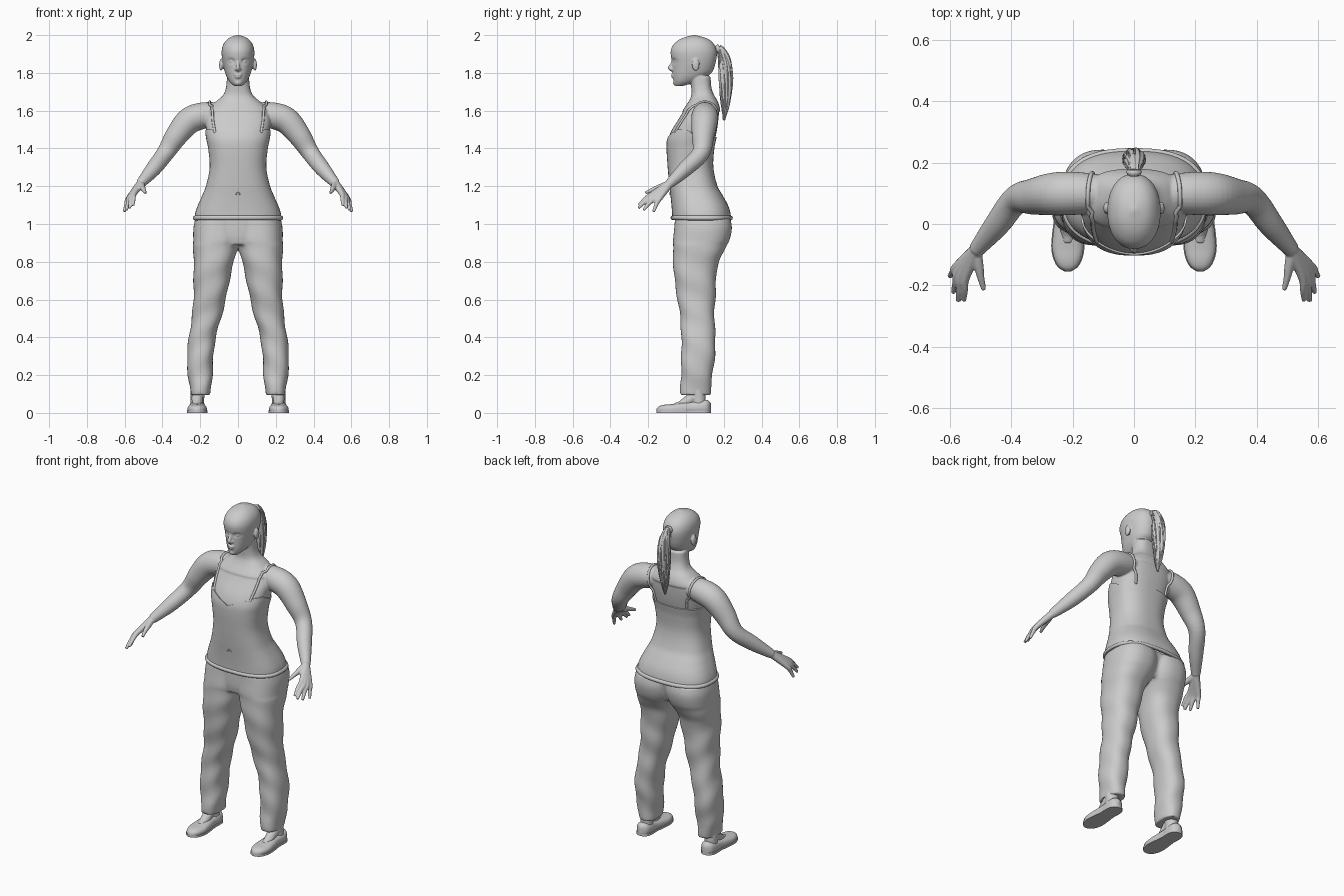
import bpy, bmesh, math, random
from mathutils import Vector, Matrix

random.seed(4)
if "Cube" in bpy.data.objects:
    bpy.data.objects.remove(bpy.data.objects["Cube"])

grey = bpy.data.materials.new("plain_grey")
grey.use_nodes = True
grey.diffuse_color = (0.6, 0.6, 0.6, 1)
grey.node_tree.nodes["Principled BSDF"].inputs["Base Color"].default_value = (0.6, 0.6, 0.6, 1)


# ---- helpers ----
def interp(rows, t):
    """Smooth value of rows keyed by their first column."""
    i = 0
    while i < len(rows) - 2 and t > rows[i + 1][0]:
        i += 1
    a, b = rows[i], rows[i + 1]
    p, q = rows[max(i - 1, 0)], rows[min(i + 2, len(rows) - 1)]
    h = b[0] - a[0]
    s = min(max((t - a[0]) / h, 0), 1)
    out = []
    for c in range(1, len(a)):
        m0 = (b[c] - p[c]) / (b[0] - p[0]) * h
        m1 = (q[c] - a[c]) / (q[0] - a[0]) * h
        d = b[c] - a[c]
        out.append(a[c] + s * (m0 + s * (3 * d - 2 * m0 - m1 + s * (m0 + m1 - 2 * d))))
    return out


def power(v, e):
    return math.copysign(abs(v) ** e, v)


def section(rows, z, a, e=0.85, grow=0.0):
    """Point on a rounded cross-section; rows hold z, x min, x max, y min, y max."""
    x0, x1, y0, y1 = interp(rows, z)
    return Vector(((x0 + x1) / 2 + ((x1 - x0) / 2 + grow) * power(math.cos(a), e),
                   (y0 + y1) / 2 + ((y1 - y0) / 2 + grow) * power(math.sin(a), e), z))


def angles(n):
    return [2 * math.pi * k / n for k in range(n)]


def loft(bm, rings, caps=True, side=1):
    grid = [[bm.verts.new((p[0] * side, p[1], p[2])) for p in ring] for ring in rings]
    n = len(grid[0])
    for lo, hi in zip(grid, grid[1:]):
        for k in range(n):
            bm.faces.new((lo[k], lo[(k + 1) % n], hi[(k + 1) % n], hi[k]))
    if caps:
        bm.faces.new(grid[0][::-1])
        bm.faces.new(grid[-1])


def stack(bm, rows, z0, z1, steps, sides=56, side=1, e=0.85, grow=lambda z, a: 0.0):
    zs = [z0 + (z1 - z0) * i / steps for i in range(steps + 1)]
    loft(bm, [[section(rows, z, a, e, grow(z, a)) for a in angles(sides)] for z in zs], True, side)


def tube(bm, pts, side=1, sides=16, steps=6, ref=(0, 1, 0), rib=0.0):
    """Round tube through points holding x, y, z, radius."""
    rows = [(i,) + tuple(p) for i, p in enumerate(pts)]
    n = (len(pts) - 1) * steps
    path = [interp(rows, i / steps) for i in range(n + 1)]
    rings = []
    for i, (x, y, z, r) in enumerate(path):
        t = Vector(path[min(i + 1, n)][:3]) - Vector(path[max(i - 1, 0)][:3])
        u = t.cross(Vector(ref)).normalized()
        v = t.cross(u).normalized()
        rings.append([Vector((x, y, z)) + r * (1 + rib * math.sin(9 * a + i * 0.3))
                      * (u * math.cos(a) + v * math.sin(a)) for a in angles(sides)])
    loft(bm, rings, True, side)


def ball(bm, loc, size):
    m = Matrix.Translation(loc) @ Matrix.Diagonal((*size, 1))
    bmesh.ops.create_uvsphere(bm, u_segments=20, v_segments=12, radius=1, matrix=m)


def finish(bm, name, voxel=0, smooth=3, thick=0):
    bmesh.ops.recalc_face_normals(bm, faces=bm.faces)
    me = bpy.data.meshes.new(name)
    bm.to_mesh(me)
    bm.free()
    me.materials.append(grey)
    ob = bpy.data.objects.new(name, me)
    bpy.context.collection.objects.link(ob)
    bpy.ops.object.select_all(action='DESELECT')
    bpy.context.view_layer.objects.active = ob
    ob.select_set(True)
    if voxel:
        mod = ob.modifiers.new("merge", 'REMESH')
        mod.mode, mod.voxel_size = 'VOXEL', voxel
        mod = ob.modifiers.new("soften", 'SMOOTH')
        mod.factor, mod.iterations = 0.5, smooth
    if thick:
        mod = ob.modifiers.new("thickness", 'SOLIDIFY')
        mod.thickness, mod.offset = thick, -1
    for mod in list(ob.modifiers):
        bpy.ops.object.modifier_apply(modifier=mod.name)
    bpy.ops.object.shade_smooth_by_angle(angle=math.radians(50))
    return ob


# ---- body profiles ----
def symmetric(rows):
    return [(z, -w, w, f, b) for z, w, f, b in rows]


TORSO = symmetric([
    (1.02, .232, -.072, .24), (1.06, .226, -.074, .235), (1.1, .212, -.077, .222),
    (1.15, .19, -.082, .195), (1.2, .17, -.088, .167), (1.3, .15, -.097, .145),
    (1.4, .158, -.103, .15), (1.45, .168, -.1, .16), (1.5, .175, -.08, .17),
    (1.56, .18, -.042, .178), (1.61, .16, -.012, .18), (1.65, .115, .015, .168),
    (1.68, .08, .028, .15), (1.72, .064, .028, .135), (1.78, .058, .02, .13)])
HEAD = symmetric([
    (1.73, .02, -.055, -.02), (1.75, .042, -.064, .05), (1.775, .058, -.068, .1),
    (1.8, .068, -.07, .135), (1.83, .076, -.071, .15), (1.86, .082, -.074, .158),
    (1.89, .086, -.08, .163), (1.92, .086, -.08, .162), (1.95, .078, -.066, .15),
    (1.975, .06, -.037, .125), (1.99, .038, -.003, .09), (2.0, .006, .04, .05)])
LEG = [
    (.095, .145, .25, -.03, .13), (.15, .14, .258, -.03, .133), (.2, .135, .265, -.026, .14),
    (.3, .13, .27, -.025, .153), (.4, .118, .26, -.025, .156), (.5, .09, .245, -.03, .15),
    (.6, .065, .236, -.045, .155), (.7, .045, .235, -.06, .16), (.8, .022, .235, -.068, .172),
    (.86, .006, .236, -.07, .205), (.92, -.02, .237, -.068, .232),
    (.98, -.03, .236, -.062, .243), (1.03, -.03, .226, -.058, .235)]

# ---- skin: chest, neck, head, arms and hands merged ----
bm = bmesh.new()
stack(bm, TORSO, 1.36, 1.78, 40, e=0.8, grow=lambda z, a: -0.006 if z < 1.6 else 0)


def sockets(z, a):
    x = abs(math.cos(a)) * 0.082
    dent = math.exp(-((x - .033) / .014) ** 2 - ((z - 1.862) / .011) ** 2)
    return -0.012 * dent if math.sin(a) < 0 else 0


stack(bm, HEAD, 1.73, 2.0, 64, sides=96, e=0.92, grow=sockets)
tube(bm, [(0, -.062, 1.885, .007), (0, -.074, 1.85, .008), (0, -.085, 1.826, .011), (0, -.07, 1.812, .008)])
ball(bm, (0, -.07, 1.79), (.022, .009, .006))
ball(bm, (0, -.068, 1.778), (.018, .01, .007))
ball(bm, (0, -.054, 1.748), (.02, .015, .015))
wrist = (.515, -.085, 1.215)
fingers = [((.55, -.175, 1.16), (.555, -.25, 1.1)), ((.564, -.17, 1.15), (.574, -.252, 1.085)),
           ((.574, -.157, 1.142), (.59, -.225, 1.073)), ((.58, -.14, 1.135), (.602, -.172, 1.065))]
for s in (1, -1):
    ball(bm, (s * .011, -.074, 1.82), (.008, .011, .007))
    ball(bm, (s * .033, -.052, 1.861), (.014, .012, .008))
    ball(bm, (s * .09, .052, 1.842), (.01, .02, .032))
    tube(bm, [(.014, -.07, 1.882, .005), (.033, -.064, 1.888, .006), (.055, -.048, 1.88, .004)],
         s, ref=(0, 0, 1))
    tube(bm, [(.1, .1, 1.585, .06), (.19, .1, 1.573, .07), (.26, .098, 1.545, .07),
              (.325, .09, 1.468, .06), (.385, .078, 1.375, .047), (.448, -.003, 1.292, .041),
              (*wrist, .026)], s, sides=28)
    for base, tip in fingers:
        mid = [(p + q) / 2 for p, q in zip(base, tip)]
        tube(bm, [(*wrist, .022), (*base, .0145), (mid[0], mid[1], mid[2] + .006, .0115), (*tip, .008)], s)
    tube(bm, [(*wrist, .018), (.507, -.135, 1.197), (.5, -.175, 1.182), (.49, -.215, 1.165)][:1]
         + [(.507, -.135, 1.197, .016), (.5, -.175, 1.182, .012), (.49, -.215, 1.165, .008)], s)
skin = finish(bm, "upper_body_skin", voxel=0.0045)

# ---- strap top ----
def neckline(a):
    x = abs(.165 * power(math.cos(a), .8))
    front = min(1.44 + .45 * x, 1.5)
    back = min(max(.5 + 2 * math.sin(a), 0), 1)
    return front + (1.46 - front) * back


bm = bmesh.new()
loft(bm, [[section(TORSO, 1.02 + (neckline(a) - 1.02) * i / 40, a, .8) for a in angles(96)]
          for i in range(41)], caps=False)
finish(bm, "tank_top", thick=0.006)

# rolled hem at the bottom of the top
bm = bmesh.new()
loft(bm, [[section(TORSO, 1.033 + .011 * math.sin(p), a, .8, .009 * math.cos(p)) for a in angles(96)]
          for p in [math.pi * (k / 8 - .5) for k in range(9)]], caps=False)
finish(bm, "tank_top_hem")

# shoulder straps laid on the skin
bm = bmesh.new()
strap = [(0, .135, -.08, 1.49), (1, .148, -.02, 1.59), (2, .15, .04, 1.65), (3, .15, .09, 1.66),
         (4, .147, .14, 1.65), (5, .135, .18, 1.58), (6, .122, .175, 1.5), (7, .118, .17, 1.45)]
for s in (1, -1):
    pts = []
    for i in range(36):
        x, y, z = interp(strap, i / 5)
        hit, loc, nor, _ = skin.closest_point_on_mesh((x * s, y, z))
        loc = loc + nor * .002
        pts.append((loc.x, loc.y, loc.z, .007))
    tube(bm, pts, sides=8, steps=1, ref=(1, 0, 0))
finish(bm, "shoulder_straps")

# navel outline
bm = bmesh.new()
y = section(TORSO, 1.16, -math.pi / 2, .8).y
tube(bm, [(-.012, y, 1.155, .003), (0, y - .001, 1.168, .003), (.012, y, 1.155, .003)], sides=8)
finish(bm, "navel")

# ---- trousers ----
bm = bmesh.new()
hips = symmetric([(.89, .15, -.05, .18), (.94, .2, -.058, .2), (1.03, .22, -.058, .222)])
stack(bm, hips, .89, 1.03, 10)
for s in (1, -1):
    stack(bm, LEG, .095, 1.03, 60, side=s,
          grow=lambda z, a: .0025 * math.sin(38 * z + 2 * a) * (z < .9))
finish(bm, "trousers", voxel=0.008, smooth=4)

# ---- feet and slip-on shoes ----
SHOE = [(-.155, .008, .022), (-.145, .026, .034), (-.12, .042, .042), (-.08, .051, .046),
        (-.03, .048, .053), (.03, .041, .06), (.08, .042, .066), (.115, .034, .068), (.132, .01, .05)]
for s, label in ((1, "left"), (-1, "right")):
    bm = bmesh.new()
    rings = []
    for i in range(41):
        yy = -.155 + .287 * i / 40
        w, h = interp(SHOE, yy)
        rings.append([(.216 + w * power(math.cos(a), .8), yy,
                       max(.012, h * (.4 + .6 * power(math.sin(a), .8)))) for a in angles(32)])
    loft(bm, rings, side=s)
    finish(bm, label + "_shoe")
    bm = bmesh.new()
    outline = [(.216 + k * (interp(SHOE, yy)[0] + .003), yy) for k, order in ((1, 1), (-1, -1))
               for yy in [-.155 + .287 * j / 24 for j in range(25)][::order]]
    loft(bm, [[(px, py, z) for px, py in outline] for z in (0, .013)], side=s)
    finish(bm, label + "_sole")
    bm = bmesh.new()
    tube(bm, [(.215, .068, .03, .036), (.215, .068, .075, .036), (.212, .062, .12, .04),
              (.21, .06, .17, .04)], s, sides=24)
    tube(bm, [(.216, -.06, .032, .02), (.216, -.02, .042, .026), (.215, .04, .085, .032)],
         s, ref=(1, 0, 0))
    finish(bm, label + "_ankle", voxel=0.005)

# ---- ponytail with loose strands ----
bm = bmesh.new()
tail = [(0, .155, 1.925, .016), (0, .182, 1.925, .019), (0, .203, 1.87, .031), (0, .211, 1.79, .036),
        (0, .21, 1.71, .032), (0, .207, 1.63, .021), (0, .2, 1.56, .004)]
tube(bm, tail, sides=54, steps=8, rib=.1)
for a in angles(14):
    lock = []
    for x, y, z, r in tail[1:]:
        a += random.uniform(-.2, .2)
        lock.append((x + r * math.cos(a), y + r * .95 * math.sin(a),
                     z + random.uniform(-.012, .012), .0035))
    tube(bm, lock, sides=6)
finish(bm, "ponytail")
bm = bmesh.new()
tube(bm, [(0, .162, 1.923, .022), (0, .17, 1.925, .025), (0, .178, 1.926, .022)], ref=(1, 0, 0))
finish(bm, "hair_tie")
